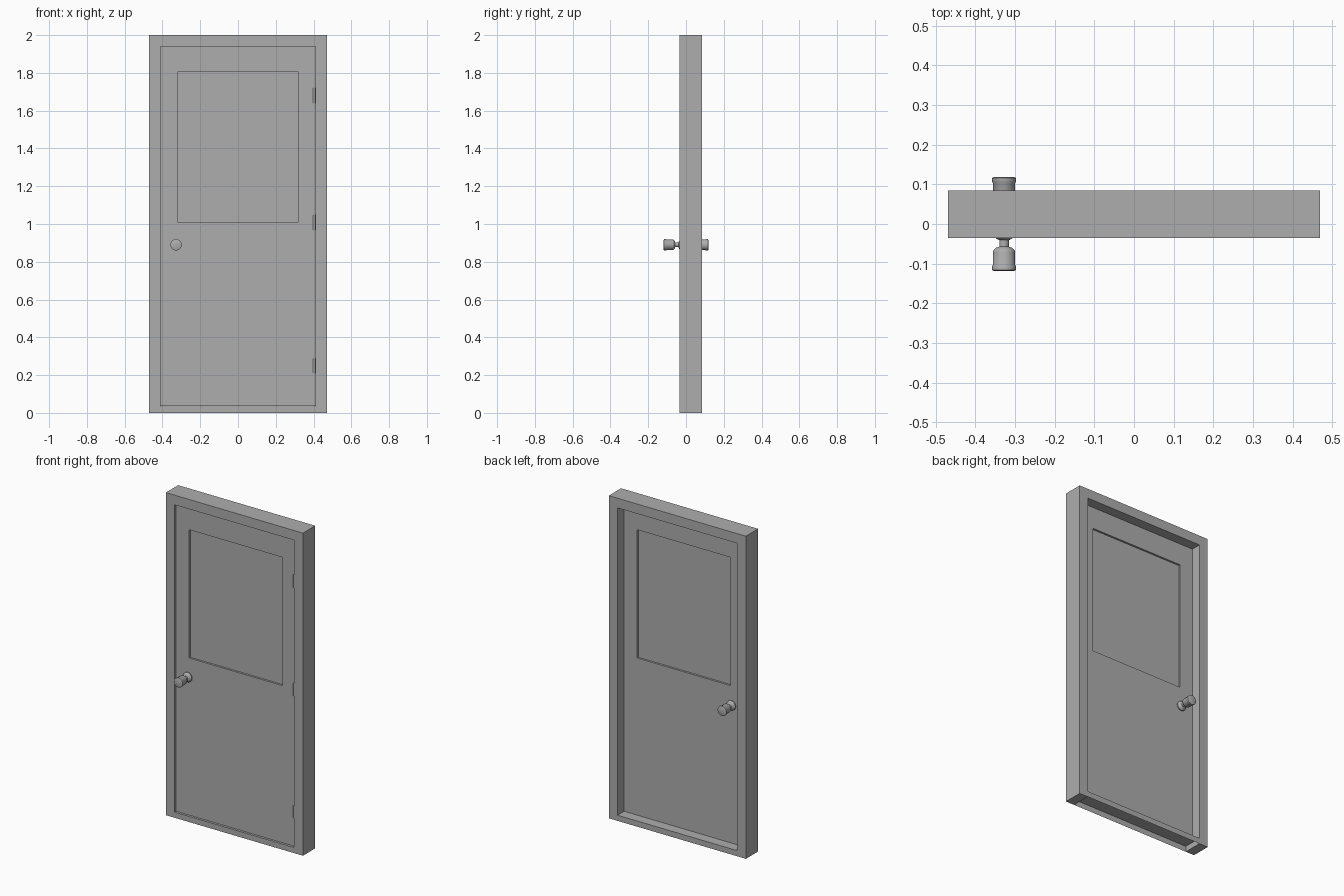
import bpy
import bmesh
import math
from mathutils import Matrix

old = bpy.data.objects.get("Cube")
if old:
    bpy.data.objects.remove(old, do_unlink=True)

# One plain grey for everything
grey = bpy.data.materials.new("plain grey")
grey.use_nodes = True
COLOUR = (0.42, 0.42, 0.42, 1)
grey.diffuse_color = COLOUR
grey.node_tree.nodes["Principled BSDF"].inputs["Base Color"].default_value = COLOUR


def finish(name, bm, smooth=False):
    bmesh.ops.recalc_face_normals(bm, faces=bm.faces[:])
    mesh = bpy.data.meshes.new(name)
    bm.to_mesh(mesh)
    bm.free()
    mesh.materials.append(grey)
    obj = bpy.data.objects.new(name, mesh)
    bpy.context.collection.objects.link(obj)
    if smooth:
        bpy.ops.object.select_all(action='DESELECT')
        obj.select_set(True)
        bpy.context.view_layer.objects.active = obj
        bpy.ops.object.shade_smooth_by_angle(angle=math.radians(35))
    return obj


def prism(name, outline, y0, y1):
    """Extrude an (x, z) outline from y0 to y1."""
    bm = bmesh.new()
    face = bm.faces.new([bm.verts.new((x, y0, z)) for x, z in outline])
    made = bmesh.ops.extrude_face_region(bm, geom=[face], use_keep_orig=True)
    moved = [v for v in made["geom"] if isinstance(v, bmesh.types.BMVert)]
    bmesh.ops.translate(bm, verts=moved, vec=(0, y1 - y0, 0))
    return finish(name, bm)


def rect(half, z0, z1):
    return [(-half, z0), (half, z0), (half, z1), (-half, z1)]


def ring(name, outer, inner, y0, y1):
    """Slab with a rectangular opening."""
    bm = bmesh.new()
    loops = [[bm.verts.new((x, y, z)) for x, z in pts]
             for pts, y in ((outer, y0), (outer, y1), (inner, y1), (inner, y0))]
    for a, b in zip(loops, loops[1:] + loops[:1]):
        for i in range(4):
            j = (i + 1) % 4
            bm.faces.new((a[i], a[j], b[j], b[i]))
    return finish(name, bm)


def lathe(name, profile, x, z, side):
    """Spin a (distance, radius) profile about the y direction."""
    bm = bmesh.new()
    verts = [bm.verts.new((r, side * d, 0)) for d, r in profile]
    edges = [bm.edges.new(pair) for pair in zip(verts, verts[1:])]
    bmesh.ops.spin(bm, geom=verts + edges, cent=(0, 0, 0), axis=(0, 1, 0),
                   angle=math.tau, steps=28)
    bmesh.ops.remove_doubles(bm, verts=bm.verts[:], dist=1e-5)
    bmesh.ops.translate(bm, verts=bm.verts[:], vec=(x, 0, z))
    return finish(name, bm, True)


FRONT, BACK = -0.035, 0.085
HALF, OPEN = 0.47, 0.41
SILL, HEAD, TOP = 0.035, 1.94, 2.0
DOOR = 0.0225

# Jambs and head as one arch
prism("door_frame", [(-HALF, 0), (-OPEN, 0), (-OPEN, HEAD), (OPEN, HEAD),
                     (OPEN, 0), (HALF, 0), (HALF, TOP), (-HALF, TOP)], FRONT, BACK)

# Sill, open underneath
sill = prism("sill", rect(OPEN, 0, SILL), FRONT, BACK)
bm = bmesh.new()
bm.from_mesh(sill.data)
under = [f for f in bm.faces if f.normal.z < -0.9]
bmesh.ops.delete(bm, geom=under, context='FACES')
bm.to_mesh(sill.data)
bm.free()

# Door leaf with recessed window pane
window = rect(0.32, 1.01, 1.805)
ring("door_leaf", rect(OPEN, SILL + 0.001, HEAD), window, -DOOR, DOOR)
prism("window_pane", window, -0.0105, 0.0105)

# Knob on each side: rose, neck, grip
knob = [(DOOR, 0.03), (0.028, 0.03), (0.032, 0.027), (0.039, 0.016),
        (0.041, 0.012), (0.057, 0.012), (0.06, 0.02), (0.067, 0.027),
        (0.07, 0.028), (0.103, 0.028), (0.106, 0.03), (0.116, 0.03),
        (0.118, 0.026), (0.118, 0)]
for name, side in (("front_knob", -1), ("back_knob", 1)):
    lathe(name, knob, -0.328, 0.89, side)

# Hinge barrels
for name, z in (("top_hinge", 1.68), ("middle_hinge", 1.008), ("bottom_hinge", 0.25)):
    bm = bmesh.new()
    bmesh.ops.create_cone(bm, cap_ends=True, segments=16, radius1=0.007,
                          radius2=0.007, depth=0.078,
                          matrix=Matrix.Translation((0.403, -DOOR, z)))
    finish(name, bm, True)
